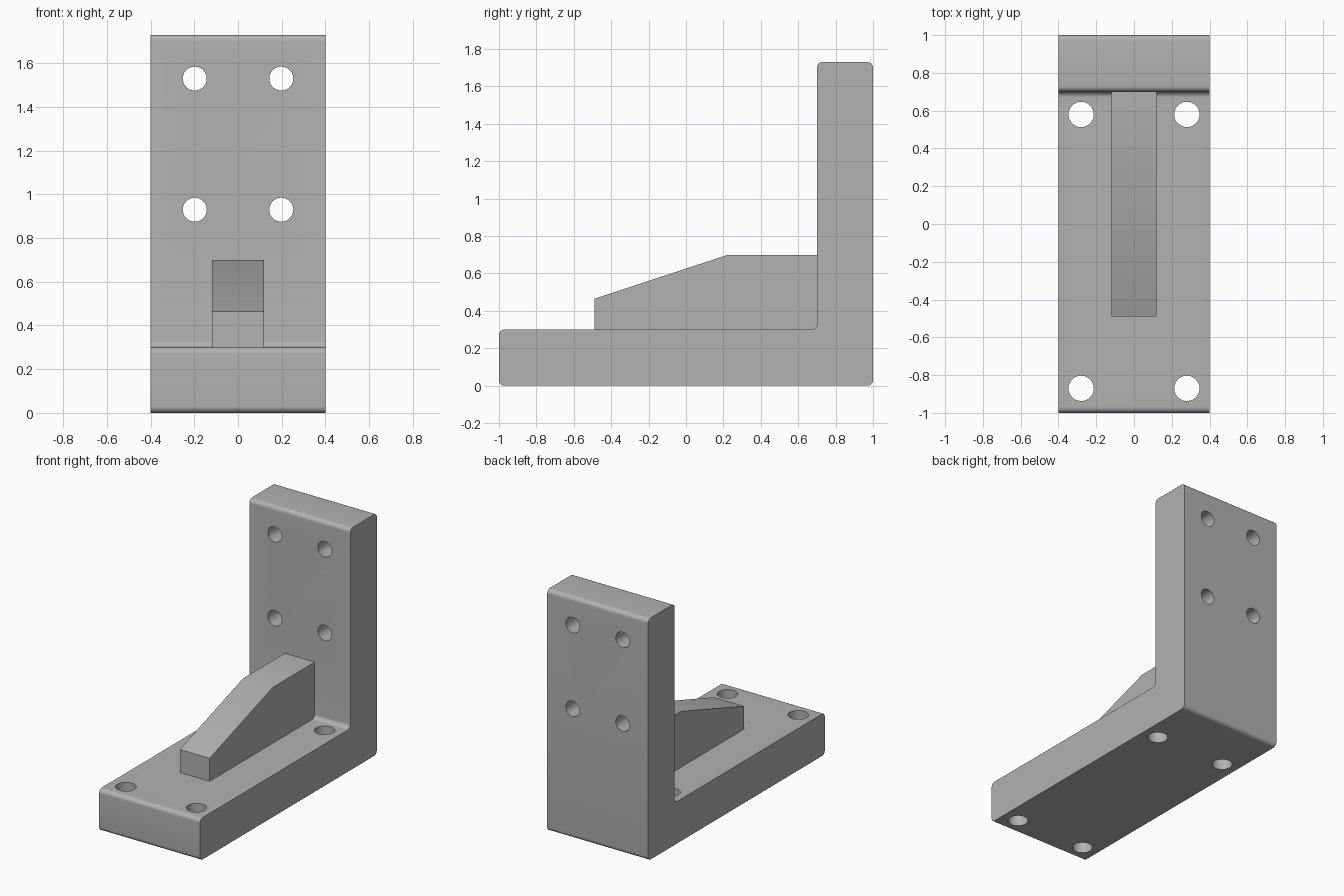
import bpy
import bmesh
from math import cos, sin, pi, radians
from mathutils import Vector

default_cube = bpy.data.objects.get("Cube")
if default_cube:
    bpy.data.objects.remove(default_cube, do_unlink=True)

steel = bpy.data.materials.new("plain_grey")
steel.use_nodes = True
grey = (0.445, 0.445, 0.445, 1)
steel.diffuse_color = grey
steel.node_tree.nodes["Principled BSDF"].inputs["Base Color"].default_value = grey


def rounded(corners, radius, steps=8):
    """Replace each right-angle corner with an arc."""
    points = []
    for i, corner in enumerate(corners):
        p = Vector(corner)
        a = (Vector(corners[i - 1]) - p).normalized()
        b = (Vector(corners[(i + 1) % len(corners)]) - p).normalized()
        for k in range(steps + 1):
            t = pi / 2 * k / steps
            points.append(p + radius * (a + b - b * cos(t) - a * sin(t)))
    return points


def extrude_profile(name, profile, half_width):
    """Extrude a (y, z) profile across x."""
    bm = bmesh.new()
    face = bm.faces.new([bm.verts.new((-half_width, y, z)) for y, z in profile])
    extruded = bmesh.ops.extrude_face_region(bm, geom=[face], use_keep_orig=True)
    verts = [v for v in extruded["geom"] if isinstance(v, bmesh.types.BMVert)]
    bmesh.ops.translate(bm, verts=verts, vec=(2 * half_width, 0, 0))
    bmesh.ops.recalc_face_normals(bm, faces=bm.faces)
    mesh = bpy.data.meshes.new(name)
    bm.to_mesh(mesh)
    bm.free()
    mesh.materials.append(steel)
    obj = bpy.data.objects.new(name, mesh)
    bpy.context.collection.objects.link(obj)
    return obj


def select_only(obj):
    bpy.ops.object.select_all(action='DESELECT')
    obj.select_set(True)
    bpy.context.view_layer.objects.active = obj


def drill(target, location, radius, tilt=0):
    """Cut one round through-hole and discard the cutter."""
    bpy.ops.mesh.primitive_cylinder_add(vertices=48, radius=radius, depth=0.5,
                                        location=location, rotation=(tilt, 0, 0))
    cutter = bpy.context.object
    cutter.name = "hole_cutter"
    cutter.hide_render = True
    cutter.data.materials.append(steel)
    select_only(target)
    mod = target.modifiers.new("hole", 'BOOLEAN')
    mod.operation = 'DIFFERENCE'
    mod.solver = 'EXACT'
    mod.object = cutter
    bpy.ops.object.modifier_apply(modifier=mod.name)
    bpy.data.objects.remove(cutter, do_unlink=True)


# L-shaped bracket with rounded bends
outline = [(-1, 0), (1, 0), (1, 1.73), (0.7, 1.73), (0.7, 0.3), (-1, 0.3)]
bracket = extrude_profile("angle_bracket", rounded(outline, 0.03), 0.4)

# Bolt holes in the upright plate and the base
for side in (-1, 1):
    for z in (0.93, 1.53):
        drill(bracket, (side * 0.198, 0.85, z), 0.055, pi / 2)
    for y in (-0.87, 0.58):
        drill(bracket, (side * 0.28, y, 0.15), 0.067)

# Sloped stiffening rib, seated slightly into both plates
rib = extrude_profile("stiffening_rib", [
    (-0.49, 0.29), (0.71, 0.29), (0.71, 0.7), (0.225, 0.7), (-0.49, 0.465)], 0.118)

for part in (bracket, rib):
    select_only(part)
    bpy.ops.object.shade_smooth_by_angle(angle=radians(30))
